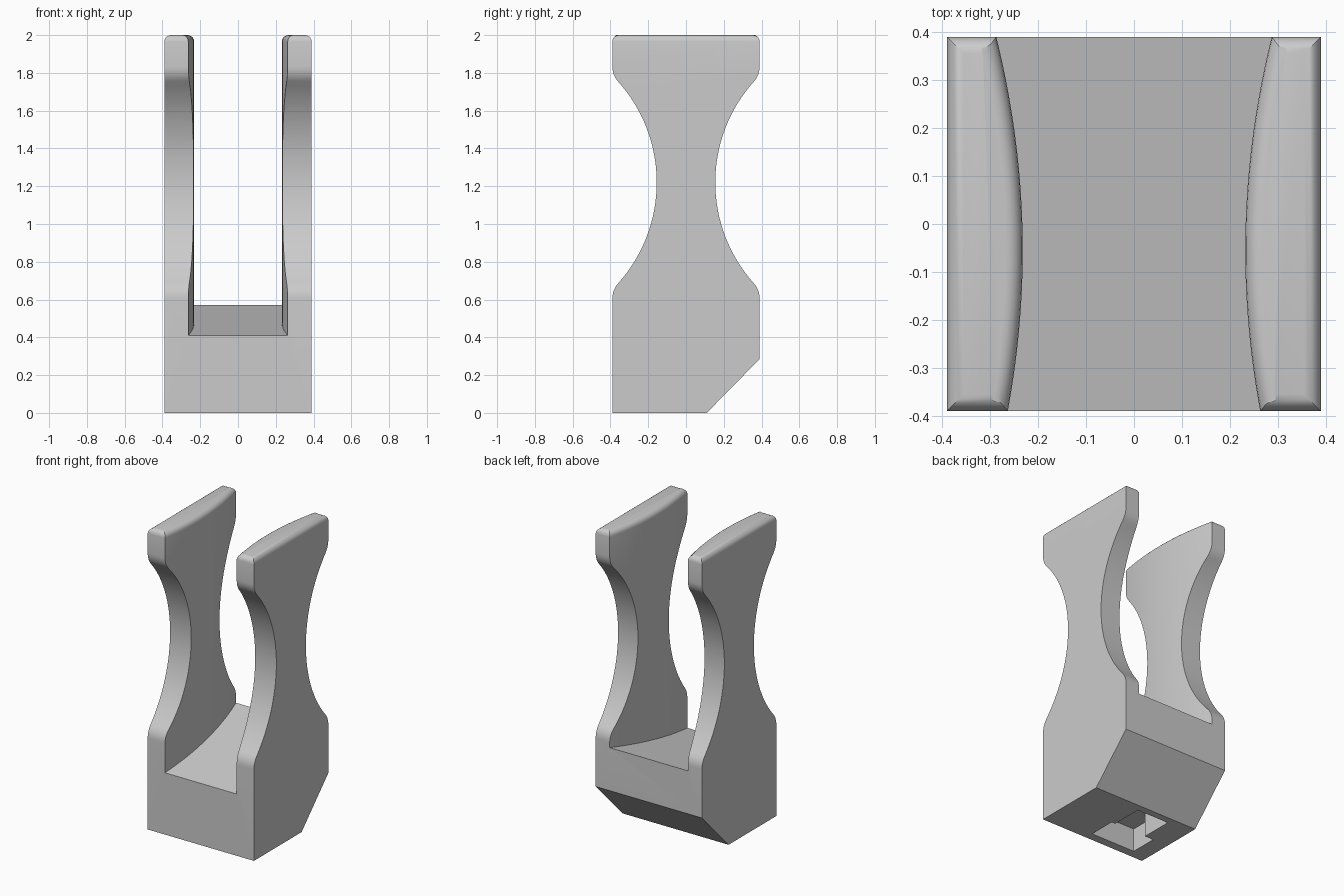
import bpy, bmesh, math
from mathutils import Vector

if "Cube" in bpy.data.objects:
    bpy.data.objects.remove(bpy.data.objects["Cube"])

HALF = 0.39          # half width and half depth
TOP = 2.0
grey = bpy.data.materials.new("plain_grey")
grey.use_nodes = True
colour = (0.6, 0.6, 0.6, 1)
grey.diffuse_color = colour
grey.node_tree.nodes["Principled BSDF"].inputs["Base Color"].default_value = colour


def prism(name, start, end):
    """Solid between two matching outlines."""
    bm = bmesh.new()
    a = [bm.verts.new(p) for p in start]
    b = [bm.verts.new(p) for p in end]
    bm.faces.new(a)
    bm.faces.new(b[::-1])
    for i in range(len(a)):
        j = (i + 1) % len(a)
        bm.faces.new((a[j], a[i], b[i], b[j]))
    bmesh.ops.recalc_face_normals(bm, faces=bm.faces)
    mesh = bpy.data.meshes.new(name)
    bm.to_mesh(mesh)
    bm.free()
    obj = bpy.data.objects.new(name, mesh)
    bpy.context.collection.objects.link(obj)
    mesh.materials.append(grey)
    return obj


def cut(target, cutter):
    """Subtract the cutter and delete it."""
    cutter.hide_render = True
    mod = target.modifiers.new("cut", "BOOLEAN")
    mod.operation = "DIFFERENCE"
    mod.solver = "EXACT"
    mod.object = cutter
    bpy.context.view_layer.objects.active = target
    bpy.ops.object.modifier_apply(modifier=mod.name)
    bpy.data.objects.remove(cutter)


def arc(cy, cz, r, a0, a1, n):
    return [(cy + r * math.cos(a0 + (a1 - a0) * i / n),
             cz + r * math.sin(a0 + (a1 - a0) * i / n)) for i in range(n + 1)]


# Waisted side profile: a large hollow arc with a tangent fillet at each end
R, r, waist, mid = 0.8, 0.12, 0.155, 1.22
big_y, small_y = waist + R, HALF - r
dz = math.sqrt((R + r) ** 2 - (big_y - small_y) ** 2)
t = math.atan2(dz, big_y - small_y)
edge = arc(small_y, mid - dz, r, 0, t, 6)
edge += arc(big_y, mid, R, math.pi + t, math.pi - t, 32)[1:]
edge += arc(small_y, mid + dz, r, -t, 0, 6)[1:]
profile = [(-HALF, 0), (0.11, 0), (HALF, 0.285)] + edge + [(HALF, TOP), (-HALF, TOP)]
profile += [(-y, z) for y, z in reversed(edge)]
body = prism("cradle_body", [(-HALF, y, z) for y, z in profile],
             [(HALF, y, z) for y, z in profile])

# Channel between the arms: bowed walls and a sloping floor
steps = 24
ys = [-0.45 + 0.9 * i / steps for i in range(steps + 1)]
wall = [(0.232 + 0.278 * (y + 0.055) ** 2, y) for y in ys]
outline = wall + [(-x, y) for x, y in reversed(wall)]
cut(body, prism("channel_cutter",
                [(x, y, 0.41 + 0.205 * (y + HALF)) for x, y in outline],
                [(x, y, TOP + 0.2) for x, y in outline]))

# Stepped pocket in the underside
pocket = [(0.05, -0.333), (0.05, -0.15), (0.023, -0.15), (0.023, 0.063),
          (-0.213, 0.063), (-0.213, -0.15), (-0.277, -0.15), (-0.277, -0.333)]
cut(body, prism("pocket_cutter", [(x, y, -0.1) for x, y in pocket],
                [(x, y, 0.155) for x, y in pocket]))

# Rounded rim around the top of both arms
bm = bmesh.new()
bm.from_mesh(body.data)
bmesh.ops.remove_doubles(bm, verts=bm.verts, dist=0.00005)
rim = [e for e in bm.edges
       if all(v.co.z > TOP - 0.001 for v in e.verts)
       and len(e.link_faces) == 2 and e.calc_face_angle(0) > 1]
bmesh.ops.bevel(bm, geom=rim, offset=0.035, offset_type="OFFSET", segments=5,
                profile=0.5, affect="EDGES", clamp_overlap=False)
bm.to_mesh(body.data)
bm.free()

bpy.ops.object.select_all(action="DESELECT")
body.select_set(True)
bpy.context.view_layer.objects.active = body
bpy.ops.object.shade_smooth_by_angle(angle=math.radians(30))
